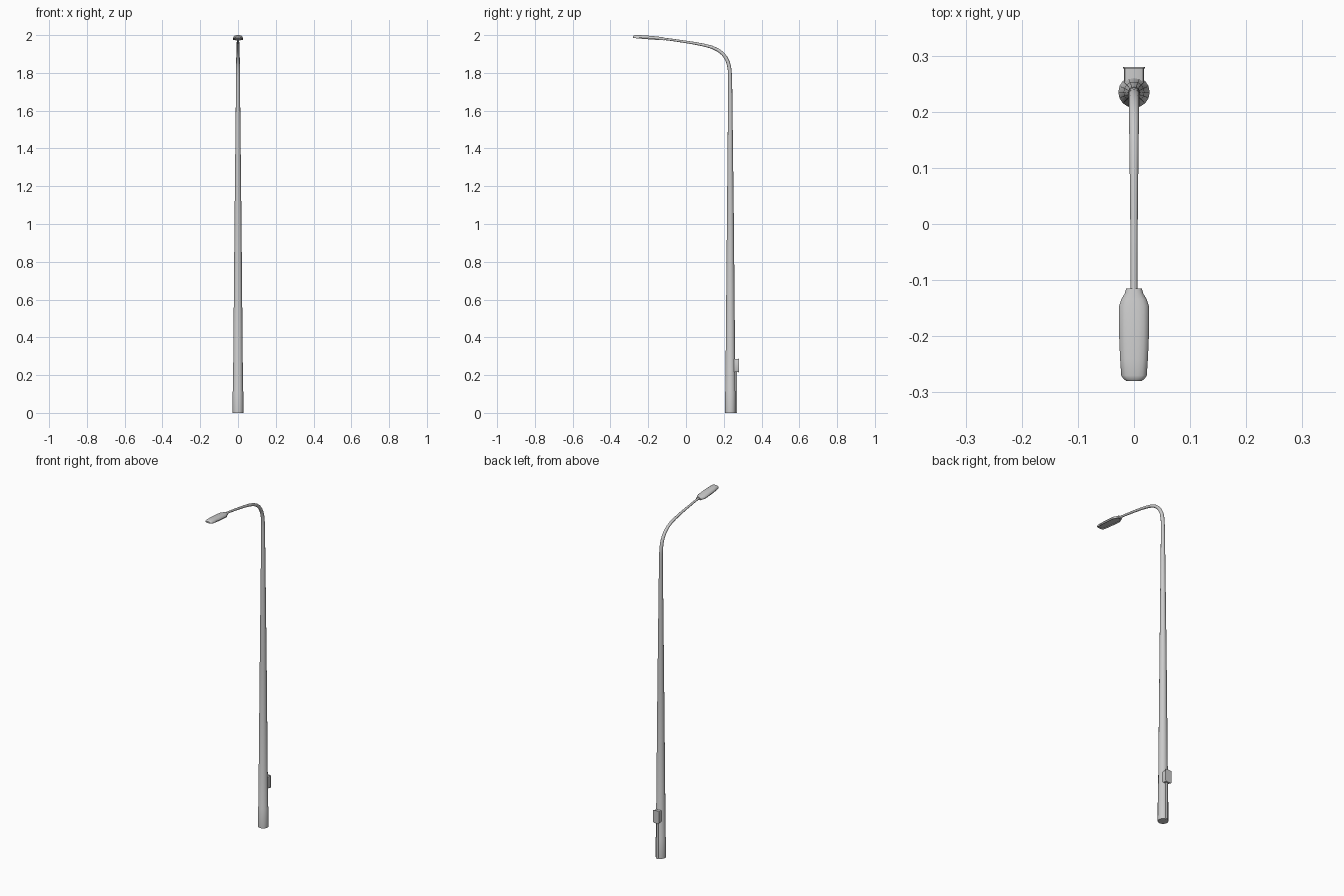
import bpy, bmesh
from math import cos, sin, tau
from mathutils import Vector

if "Cube" in bpy.data.objects:
    bpy.data.objects.remove(bpy.data.objects["Cube"])


def finish(name, bm, smooth=True):
    bmesh.ops.recalc_face_normals(bm, faces=bm.faces)
    me = bpy.data.meshes.new(name)
    bm.to_mesh(me)
    bm.free()
    ob = bpy.data.objects.new(name, me)
    bpy.context.collection.objects.link(ob)
    if smooth:
        bpy.ops.object.select_all(action='DESELECT')
        ob.select_set(True)
        bpy.context.view_layer.objects.active = ob
        bpy.ops.object.shade_smooth_by_angle(angle=0.6)
    return ob


def loft(bm, rings):
    """Bridge closed rings of points and cap both ends."""
    rows = [[bm.verts.new(p) for p in ring] for ring in rings]
    n = len(rows[0])
    for a, b in zip(rows, rows[1:]):
        for i in range(n):
            j = (i + 1) % n
            bm.faces.new((a[i], a[j], b[j], b[i]))
    bm.faces.new(rows[0][::-1])
    bm.faces.new(rows[-1])
    return rows


def tube(name, path, sides):
    """Sweep a circle along (y, z, radius) points in the x = 0 plane."""
    pts = [Vector((0, y, z)) for y, z, r in path]
    rings = []
    for i, p in enumerate(pts):
        t = (pts[min(i + 1, len(pts) - 1)] - pts[max(i - 1, 0)]).normalized()
        if i == 0:
            t = Vector((0, 0, 1))
        side = Vector((1, 0, 0))
        up = t.cross(side)
        r = path[i][2]
        rings.append([p + r * (cos(tau * k / sides) * side + sin(tau * k / sides) * up)
                      for k in range(sides)])
    bm = bmesh.new()
    loft(bm, rings)
    return finish(name, bm)


def box(name, x, y0, y1, z0, z1, bevel):
    bm = bmesh.new()
    bmesh.ops.create_cube(bm, size=1)
    for v in bm.verts:
        v.co = Vector((v.co.x * 2 * x, (y0 + y1) / 2 + v.co.y * (y1 - y0),
                       (z0 + z1) / 2 + v.co.z * (z1 - z0)))
    # round only the corners running front to back
    edges = [e for e in bm.edges
             if abs(e.verts[0].co.y - e.verts[1].co.y) > (y1 - y0) / 2]
    bmesh.ops.bevel(bm, geom=edges, offset=bevel, segments=2, affect='EDGES', profile=0.5)
    return finish(name, bm)


# Tapered pole with its bottom sleeve
tube("pole", [(0.235, 0, 0.028), (0.235, 0.112, 0.028), (0.235, 0.116, 0.0265),
              (0.235, 1.0, 0.0185), (0.234, 1.72, 0.0108), (0.233, 1.78, 0.0102)], 16)

# Curved arm continuing from the pole top
tube("arm", [(0.234, 1.75, 0.0103), (0.233, 1.79, 0.0100), (0.230, 1.825, 0.0098),
             (0.223, 1.855, 0.0096), (0.211, 1.880, 0.0093), (0.194, 1.902, 0.0090),
             (0.171, 1.920, 0.0086), (0.140, 1.935, 0.0082), (0.100, 1.946, 0.0077),
             (0.050, 1.956, 0.0071), (0.000, 1.964, 0.0066), (-0.060, 1.973, 0.0062),
             (-0.130, 1.982, 0.0060)], 16)

# Lamp head: stations of y, half width, rim height, crown height
stations = [(-0.115, 0.014, 1.9725, 1.988), (-0.124, 0.0165, 1.973, 1.989),
            (-0.134, 0.0225, 1.9735, 1.990), (-0.146, 0.0265, 1.974, 1.992),
            (-0.200, 0.0265, 1.978, 1.997), (-0.240, 0.0248, 1.981, 1.9995),
            (-0.270, 0.0228, 1.984, 2.0), (-0.276, 0.019, 1.985, 1.9985),
            (-0.280, 0.013, 1.986, 1.995)]
half = [(0.94, 0.0), (1.0, 0.3), (0.9, 0.65), (0.65, 0.9), (0.3, 1.0)]
profile = half + [(-u, v) for u, v in reversed(half)]
bm = bmesh.new()
rows = loft(bm, [[(u * w, y, zb + v * (zt - zb)) for u, v in profile]
                 for y, w, zb, zt in stations])
under = [f for f in bm.faces if len(f.verts) == 4
         and sum(v in {r[k] for r in rows for k in (0, len(profile) - 1)}
                 for v in f.verts) == 4]
bmesh.ops.recalc_face_normals(bm, faces=bm.faces)
# Recessed light opening underneath
bmesh.ops.inset_region(bm, faces=under, thickness=0.004, depth=0)
bmesh.ops.inset_region(bm, faces=under, thickness=0.0005, depth=-0.004)
finish("lamp_head", bm)

# Junction box with lid, and its supply conduit
box("junction_box", 0.0175, 0.250, 0.277, 0.216, 0.286, 0.006)
box("junction_box_lid", 0.020, 0.277, 0.280, 0.214, 0.289, 0.007)
tube("conduit", [(0.265, 0, 0.006), (0.265, 0.22, 0.006)], 12)
